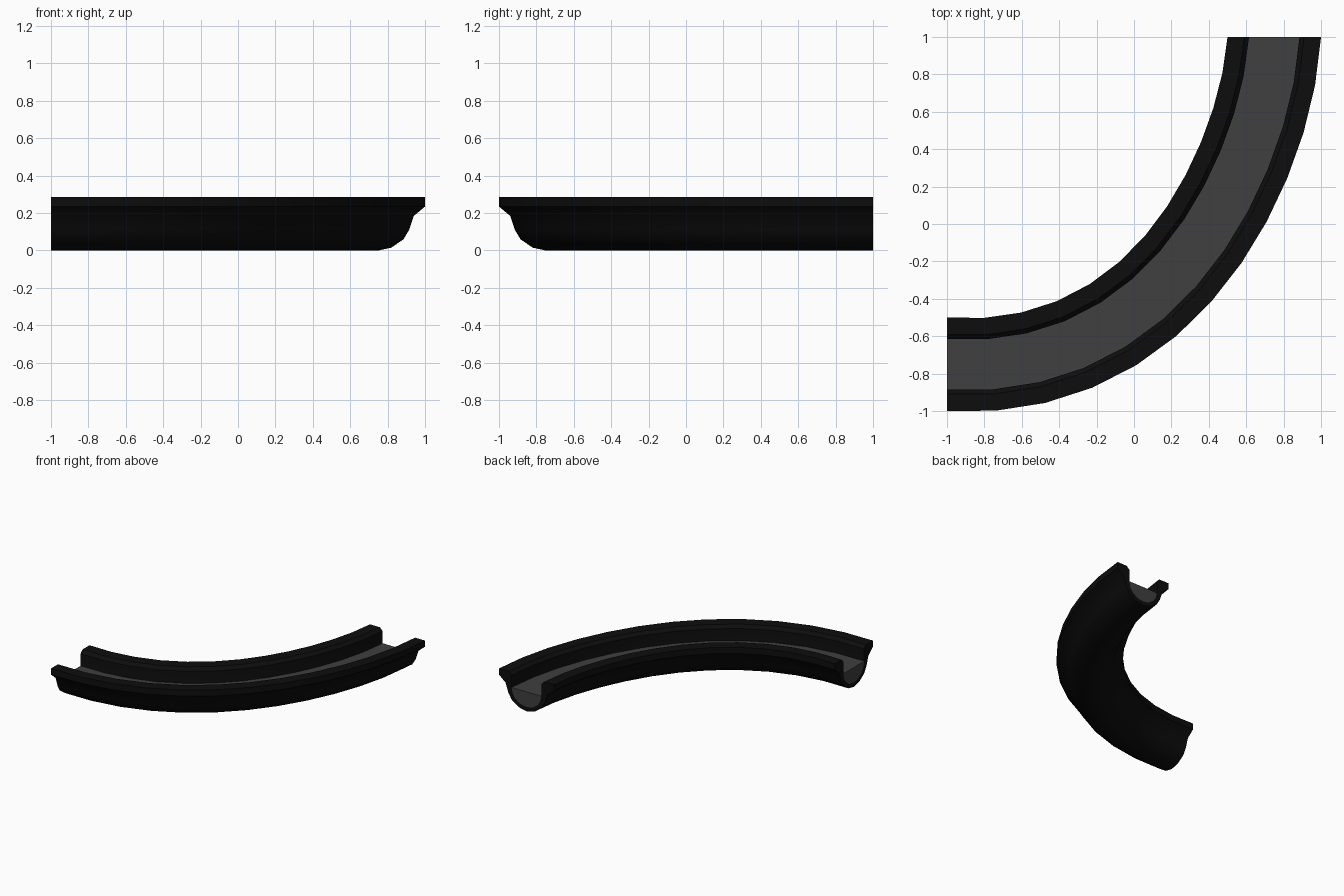
import bpy, bmesh, math

cube = bpy.data.objects.get("Cube")
if cube:
    bpy.data.objects.remove(cube)

SEGMENTS = 12
MID_RADIUS = 1.75


def make_material(name, rgb, roughness):
    mat = bpy.data.materials.new(name)
    mat.use_nodes = True
    color = (*rgb, 1)
    mat.diffuse_color = color
    bsdf = mat.node_tree.nodes["Principled BSDF"]
    bsdf.inputs["Base Color"].default_value = color
    bsdf.inputs["Roughness"].default_value = roughness
    return mat


def mirrored(half):
    """Complete a half profile, listed from outside edge to centre line."""
    return half + [(-r, z) for r, z in reversed(half) if r > 0]


def sweep(name, profile, mat):
    """Sweep a closed profile of (offset, height) around the quarter bend."""
    bm = bmesh.new()
    rings = []
    for i in range(SEGMENTS + 1):
        t = math.pi / 2 * i / SEGMENTS
        radius = MID_RADIUS - 0.03 * math.sin(4 * t)
        rings.append([bm.verts.new((-1 + (radius + r) * math.cos(t),
                                    1 - (radius + r) * math.sin(t), z))
                      for r, z in profile])
    count = len(profile)
    for a, b in zip(rings, rings[1:]):
        for j in range(count):
            k = (j + 1) % count
            bm.faces.new((a[j], a[k], b[k], b[j]))
    bm.faces.new(rings[0])
    bm.faces.new(rings[-1])
    bmesh.ops.recalc_face_normals(bm, faces=bm.faces)
    mesh = bpy.data.meshes.new(name)
    bm.to_mesh(mesh)
    bm.free()
    mesh.materials.append(mat)
    obj = bpy.data.objects.new(name, mesh)
    bpy.context.collection.objects.link(obj)
    bpy.ops.object.select_all(action='DESELECT')
    obj.select_set(True)
    bpy.context.view_layer.objects.active = obj
    bpy.ops.object.shade_smooth_by_angle(angle=math.radians(35))
    return obj


black = make_material("black_shell", (0.004, 0.004, 0.004), 0.6)
grey = make_material("grey_filling", (0.05, 0.05, 0.05), 0.5)

# Half profiles: the outside of the trough, and its rounded bed
outside = [(0.25, 0.285), (0.25, 0.235), (0.19, 0.185), (0.165, 0.11),
           (0.135, 0.06), (0.07, 0.015), (0, 0)]
bed = [(0.135, 0.16), (0.125, 0.115), (0.1, 0.075), (0.055, 0.045), (0, 0.035)]
lip = [(0.16, 0.285), (0.135, 0.26)]

# Trough shell with thick chamfered rims
sweep("trough_shell", mirrored(outside) + mirrored(lip + bed)[::-1], black)

# Flat-topped filling lying in the bed
sweep("trough_filling", mirrored(bed), grey)
